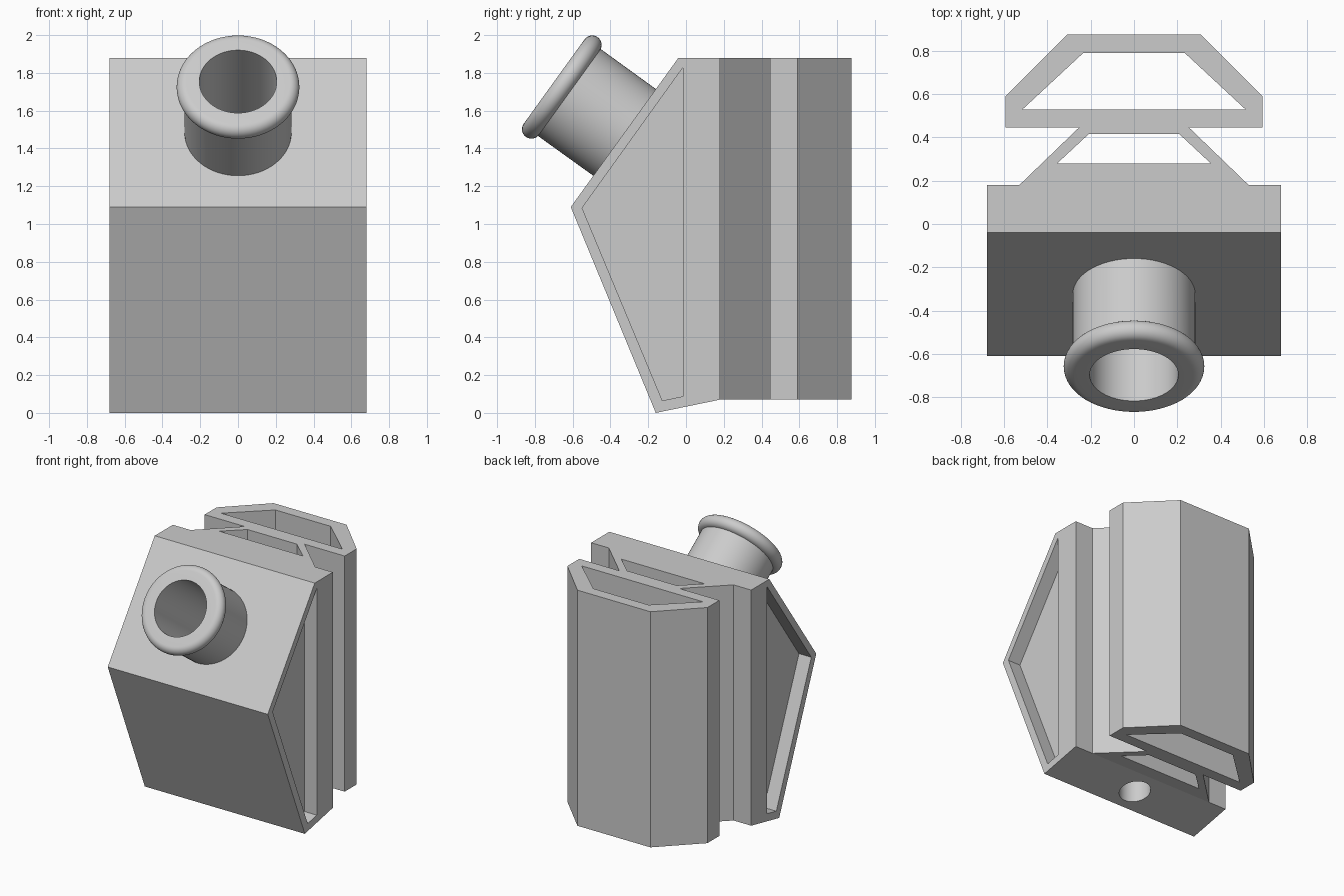
import bpy, bmesh
from math import sin, cos, pi, radians
from mathutils import Vector, Matrix

default = bpy.data.objects.get("Cube")
if default:
    bpy.data.objects.remove(default, do_unlink=True)

grey = bpy.data.materials.new("plain grey")
grey.use_nodes = True
grey.diffuse_color = (0.6, 0.6, 0.6, 1)
grey.node_tree.nodes["Principled BSDF"].inputs["Base Color"].default_value = (0.6, 0.6, 0.6, 1)


def add_object(name, bm):
    bmesh.ops.recalc_face_normals(bm, faces=bm.faces)
    mesh = bpy.data.meshes.new(name)
    bm.to_mesh(mesh)
    bm.free()
    mesh.materials.append(grey)
    obj = bpy.data.objects.new(name, mesh)
    bpy.context.collection.objects.link(obj)
    return obj


def prism(name, points, low, high, axis):
    """Extrude an outline along x (points are y, z) or along z (points are x, y)."""
    bm = bmesh.new()
    place = (lambda a, b: (low, a, b)) if axis == "x" else (lambda a, b: (a, b, low))
    face = bm.faces.new([bm.verts.new(place(*p)) for p in points])
    top = bmesh.ops.extrude_face_region(bm, geom=[face])["geom"]
    step = Vector((high - low, 0, 0)) if axis == "x" else Vector((0, 0, high - low))
    bmesh.ops.translate(bm, vec=step, verts=[v for v in top if isinstance(v, bmesh.types.BMVert)])
    return add_object(name, bm)


def rod(name, start, end, radius):
    bm = bmesh.new()
    line = end - start
    matrix = Matrix.Translation((start + end) / 2) @ line.to_track_quat("Z", "Y").to_matrix().to_4x4()
    bmesh.ops.create_cone(bm, cap_ends=True, segments=64, radius1=radius, radius2=radius,
                          depth=line.length, matrix=matrix)
    return add_object(name, bm)


def combine(target, tool, operation):
    """Apply a boolean and discard the tool object."""
    mod = target.modifiers.new("boolean", "BOOLEAN")
    mod.operation = operation
    mod.solver = "EXACT"
    mod.object = tool
    bpy.context.view_layer.objects.active = target
    bpy.ops.object.modifier_apply(modifier=mod.name)
    bpy.data.objects.remove(tool, do_unlink=True)


def smooth(obj, degrees):
    bpy.ops.object.select_all(action="DESELECT")
    obj.select_set(True)
    bpy.context.view_layer.objects.active = obj
    bpy.ops.object.shade_smooth_by_angle(angle=radians(degrees))


def mirrored(half):
    return half + [(-x, y) for x, y in reversed(half)]


BOTTOM, TOP, HALF_WIDTH = 0.07, 1.88, 0.68

# Angular main block
body = prism("body", [(-0.61, 1.09), (-0.16, 0), (0.18, BOTTOM), (0.18, TOP), (-0.04, TOP)],
             -HALF_WIDTH, HALF_WIDTH, "x")

# Shallow pockets in both sides
pocket = [(-0.55, 1.085), (-0.125, 0.065), (-0.015, 0.088), (-0.015, 1.83)]
for side in (-1, 1):
    cutter = prism("pocket_cutter", pocket, side * 0.575, side * 0.8, "x")
    combine(body, cutter, "DIFFERENCE")

# Dovetail neck and rear rail
rail = prism("rail", mirrored([(0.53, 0.18), (0.255, 0.445), (0.595, 0.445),
                               (0.595, 0.59), (0.31, 0.875)]), BOTTOM, TOP, "z")
combine(body, rail, "UNION")

# Openings through the neck and the rail
for half in ([(0.355, 0.28), (0.21, 0.415)], [(0.515, 0.53), (0.235, 0.79)]):
    combine(body, prism("slot_cutter", mirrored(half), -0.5, 2.5, "z"), "DIFFERENCE")

# Bore behind the nozzle and outlet in the base
base = Vector((0, -0.325, 1.485))
axis = Vector((0, -0.79, 0.57)).normalized()
combine(body, rod("bore_cutter", base - axis * 0.32, base + axis * 0.3, 0.205), "DIFFERENCE")
combine(body, rod("outlet_cutter", Vector((0, 0.01, -0.2)), Vector((0, 0.01, 1.3)), 0.11), "DIFFERENCE")
smooth(body, 9)

# Nozzle tube with a rounded lip, turned around its axis
lip_radius, lip_height, lip_round = 0.275, 0.41, 0.05
profile = [(0.205, 0), (0.205, lip_height + lip_round)]
for i in range(16):
    a = pi / 2 - i / 15 * radians(170)
    profile.append((lip_radius + lip_round * cos(a), lip_height + lip_round * sin(a)))
profile.append((0.283, 0))
bm = bmesh.new()
verts = [bm.verts.new((r, 0, t)) for r, t in profile]
edges = [bm.edges.new((verts[i], verts[(i + 1) % len(verts)])) for i in range(len(verts))]
bmesh.ops.spin(bm, geom=verts + edges, cent=(0, 0, 0), axis=(0, 0, 1), angle=2 * pi,
               steps=64, use_merge=True)
bmesh.ops.remove_doubles(bm, verts=bm.verts, dist=0.0001)
bm.transform(Matrix.Translation(base) @ axis.to_track_quat("Z", "Y").to_matrix().to_4x4())
nozzle = add_object("nozzle", bm)
smooth(nozzle, 35)
